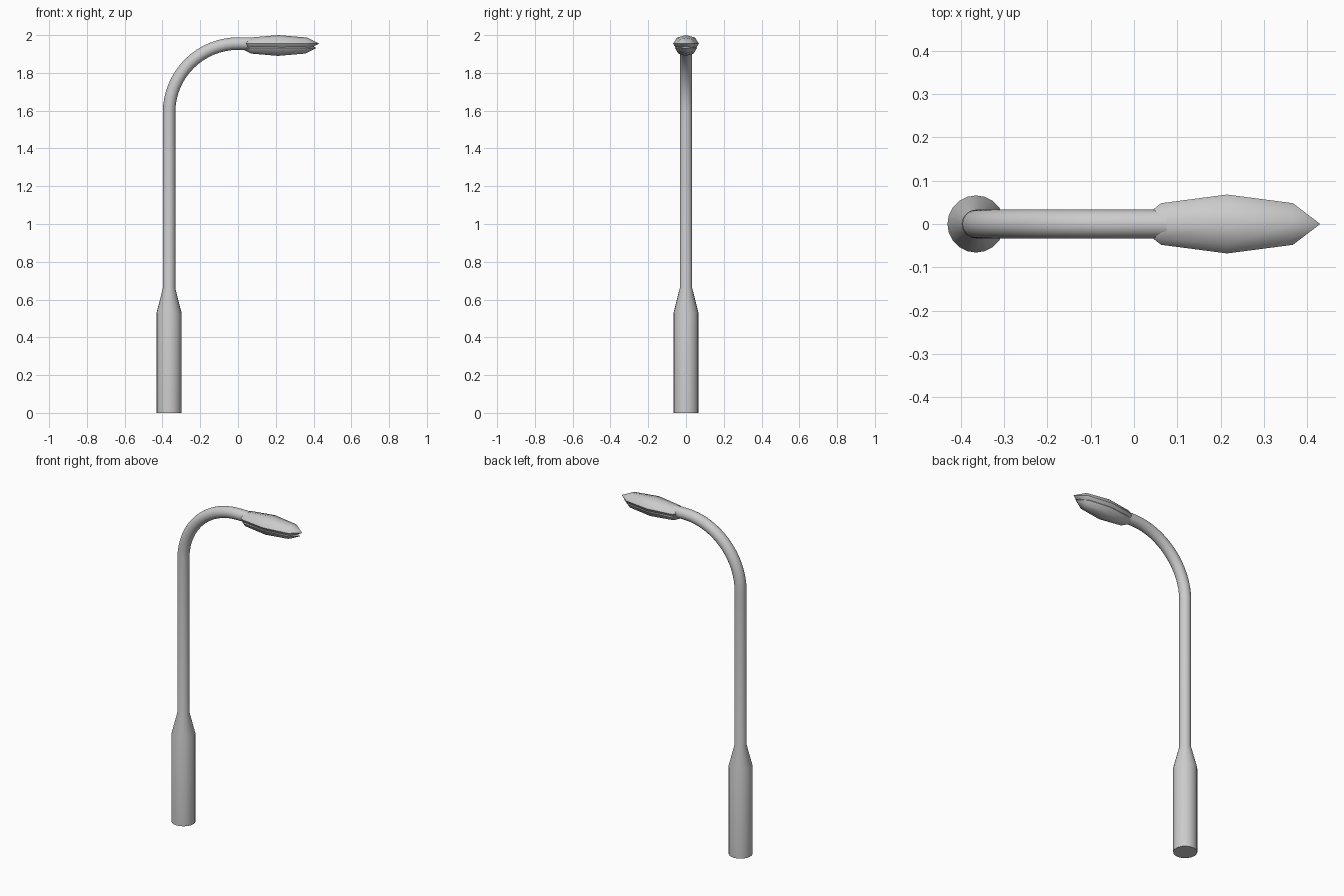
import bpy, bmesh, math
from mathutils import Vector

if "Cube" in bpy.data.objects:
    bpy.data.objects.remove(bpy.data.objects["Cube"])

SIDES = 20
POLE_X = -0.365


def finish(obj, angle):
    bpy.ops.object.select_all(action='DESELECT')
    obj.select_set(True)
    bpy.context.view_layer.objects.active = obj
    bpy.ops.object.shade_smooth_by_angle(angle=math.radians(angle))


def tube(name, rings):
    """Capped tube through rings of (x, z, tilt about y, radius)."""
    bm = bmesh.new()
    loops = []
    for x, z, tilt, r in rings:
        side = Vector((math.cos(tilt), 0, -math.sin(tilt)))
        loop = []
        for i in range(SIDES):
            a = 2 * math.pi * i / SIDES
            p = Vector((x, 0, z)) + side * (r * math.cos(a))
            p.y = r * math.sin(a)
            loop.append(bm.verts.new(p))
        loops.append(loop)
    for a, b in zip(loops, loops[1:]):
        for i in range(SIDES):
            j = (i + 1) % SIDES
            bm.faces.new((a[i], a[j], b[j], b[i]))
    bm.faces.new(loops[0][::-1])
    bm.faces.new(loops[-1])
    bmesh.ops.recalc_face_normals(bm, faces=bm.faces)
    mesh = bpy.data.meshes.new(name)
    bm.to_mesh(mesh)
    bm.free()
    obj = bpy.data.objects.new(name, mesh)
    bpy.context.collection.objects.link(obj)
    finish(obj, 40)


def pod(name, centre, radii):
    """Low-poly ellipsoid with its poles along x."""
    bpy.ops.mesh.primitive_uv_sphere_add(segments=8, ring_count=4, radius=1)
    obj = bpy.context.object
    obj.name = name
    for v in obj.data.vertices:
        x, y, z = v.co
        # rotate the pole axis onto x, then scale and place
        v.co = (centre[0] + z * radii[0], y * radii[1], centre[1] - x * radii[2])
    finish(obj, 50)


# Pole: thick base, taper, straight shaft, quarter bend and short arm
R = 0.033
BEND = 0.365
BEND_Z = 1.59
rings = [(POLE_X, 0, 0, 0.066), (POLE_X, 0.53, 0, 0.066), (POLE_X, 0.66, 0, R)]
for i in range(17):
    t = math.pi / 2 * i / 16
    rings.append((POLE_X + BEND * (1 - math.cos(t)), BEND_Z + BEND * math.sin(t), t, R))
rings.append((0.075, BEND_Z + BEND, math.pi / 2, R))
tube("pole", rings)

# Lamp head: upper housing and the lens slung beneath it
pod("lamp_housing", (0.215, 1.955), (0.215, 0.068, 0.045))
pod("lamp_lens", (0.212, 1.932), (0.203, 0.058, 0.042))
